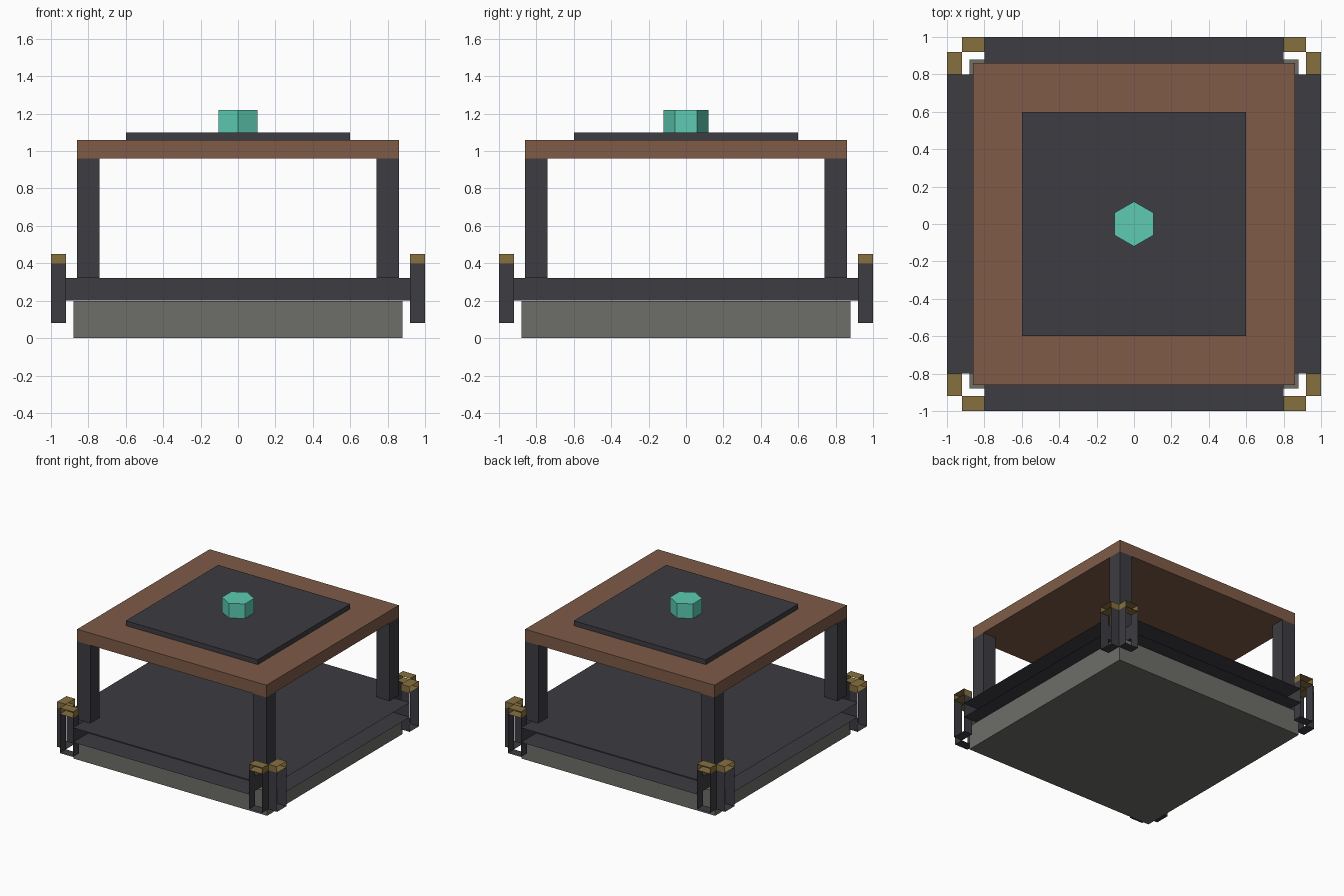
import bpy, bmesh, math

if "Cube" in bpy.data.objects:
    bpy.data.objects.remove(bpy.data.objects["Cube"])


def material(name, rgb):
    m = bpy.data.materials.new(name)
    m.diffuse_color = (*rgb, 1)
    m.use_nodes = True
    m.node_tree.nodes["Principled BSDF"].inputs["Base Color"].default_value = m.diffuse_color
    return m


DARK = material("dark_metal", (0.046, 0.045, 0.054))
STONE = material("grey_stone", (0.155, 0.155, 0.140))
WOOD = material("brown_wood", (0.209, 0.105, 0.064))
BRASS = material("brass", (0.240, 0.163, 0.049))
TEAL = material("teal_crystal", (0.112, 0.600, 0.450))


def finish(name, bm, mat):
    mesh = bpy.data.meshes.new(name)
    bm.to_mesh(mesh)
    bm.free()
    mesh.materials.append(mat)
    ob = bpy.data.objects.new(name, mesh)
    bpy.context.collection.objects.link(ob)
    return ob


def box(name, x, y, z, mat, open_axis=None, open_top=False):
    """Box from (min, max) ranges; open_axis leaves out both end faces on that axis."""
    bm = bmesh.new()
    bmesh.ops.create_cube(bm, size=1)
    drop = [f for f in bm.faces
            if (open_axis is not None and abs(f.normal[open_axis]) > 0.9)
            or (open_top and f.normal.z > 0.9)]
    bmesh.ops.delete(bm, geom=drop, context='FACES')
    for v in bm.verts:
        for i, (a, b) in enumerate((x, y, z)):
            v.co[i] = (a + b) / 2 + v.co[i] * (b - a)
    return finish(name, bm, mat)


def span(sign, a, b):
    return tuple(sorted((sign * a, sign * b)))


# Stone base, a hair below the deck so the surfaces do not coincide
box("base", (-0.88, 0.88), (-0.88, 0.88), (0, 0.199), STONE)

# Two crossed deck sleeves with open ends
box("deck_lengthwise", (-0.8, 0.8), (-1, 1), (0.2, 0.32), DARK, open_axis=1)
box("deck_crosswise", (-1, 1), (-0.8, 0.8), (0.2, 0.32), DARK, open_axis=0)

for sx, xn in ((-1, "left"), (1, "right")):
    for sy, yn in ((-1, "front"), (1, "back")):
        tag = f"{yn}_{xn}"
        # Corner post
        box(f"{tag}_post", span(sx, 0.74, 0.86), span(sy, 0.74, 0.86), (0.32, 0.96), DARK)
        # Pair of open bracket loops with brass caps
        for kind, x, y, axis in (
                ("side", span(sx, 0.92, 1), span(sy, 0.8, 0.92), 0),
                ("end", span(sx, 0.8, 0.92), span(sy, 0.92, 1), 1)):
            box(f"{tag}_{kind}_bracket", x, y, (0.08, 0.40), DARK, axis, open_top=True)
            box(f"{tag}_{kind}_cap", x, y, (0.40, 0.45), BRASS, axis)

# Table top and its plate
box("table_top", (-0.86, 0.86), (-0.86, 0.86), (0.96, 1.06), WOOD)
box("top_plate", (-0.6, 0.6), (-0.6, 0.6), (1.06, 1.10), DARK)

# Hexagonal crystal, corners pointing front and back
bm = bmesh.new()
ring = [bm.verts.new((0.12 * math.sin(i * math.pi / 3), -0.12 * math.cos(i * math.pi / 3), 1.10))
        for i in range(6)]
face = bm.faces.new(ring)
top = bmesh.ops.extrude_face_region(bm, geom=[face], use_keep_orig=True)
for v in top["geom"]:
    if isinstance(v, bmesh.types.BMVert):
        v.co.z = 1.22
bmesh.ops.recalc_face_normals(bm, faces=bm.faces)
finish("crystal", bm, TEAL)
